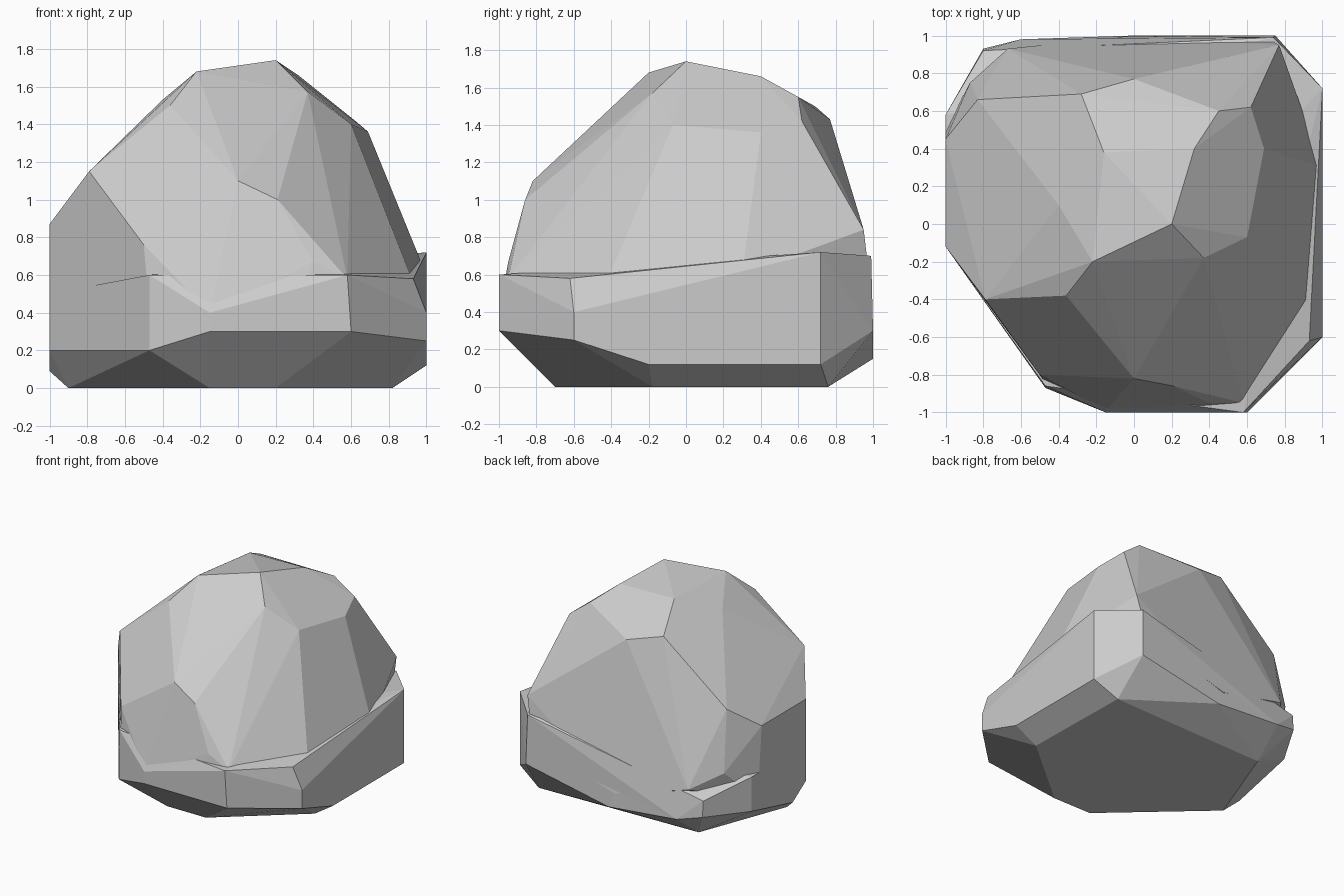
import bpy, bmesh, math

if "Cube" in bpy.data.objects:
    bpy.data.objects.remove(bpy.data.objects["Cube"])


def hull(name, pts):
    """Faceted chunk of stone: convex hull of its corner points."""
    bm = bmesh.new()
    for p in pts:
        bm.verts.new(p)
    res = bmesh.ops.convex_hull(bm, input=bm.verts)
    junk = set(res["geom_interior"]) | set(res["geom_unused"])
    bmesh.ops.delete(bm, geom=[g for g in junk if isinstance(g, bmesh.types.BMVert)],
                     context='VERTS')
    bmesh.ops.recalc_face_normals(bm, faces=bm.faces)
    me = bpy.data.meshes.new(name)
    bm.to_mesh(me)
    bm.free()
    ob = bpy.data.objects.new(name, me)
    bpy.context.collection.objects.link(ob)
    return ob


# upper body: summit, shoulders, flanks
summit = [(.2, 0, 1.74), (-.22, -.2, 1.68), (-.16, .38, 1.66), (.32, .4, 1.66),
          (.45, .6, 1.55), (0, .77, 1.43), (-.28, .69, 1.5), (-.4, .1, 1.53)]
shoulders = [(-.36, -.38, 1.5), (-.79, -.4, 1.15), (0, -.82, 1.1), (.21, -.86, 1.0),
             (.37, -.18, 1.57), (.6, -.07, 1.4), (.69, .4, 1.36), (.62, .62, 1.42),
             (-.83, .66, 1.04)]
flanks = [(-1, -.12, .87), (-1, .45, .87), (-.5, -.8, .76), (-.46, -.86, .3),
          (-.15, -.99, .4), (.3, -.99, .45), (.4, -.95, .67), (.58, -.95, .58),
          (.9, -.45, .57), (1, -.5, .38), (1, .3, .6), (.77, .95, .84),
          (.7, .99, .5), (-.87, .75, .56), (-.67, .93, .44), (-.05, .995, .27),
          (-1, -.12, .3), (-1, .5, .3)]
rock = hull("boulder", summit + shoulders + flanks)

# lower block: flat foot, chamfered rim, upright sides
foot = [(.8, .76), (.82, -.18), (.2, -.7), (-.15, -.7), (-.9, -.02), (-.62, .72)]
rim = [(1, .72, .12), (.75, 1, .3), (0, 1, .15), (-.6, .98, .2), (-.8, .93, .25),
       (-1, .58, .22), (-1, .05, .09), (-1, -.12, .2), (-.47, -.87, .2),
       (-.15, -1, .3), (.6, -1, .3), (1, -.6, .25), (1, -.2, .12)]
sides = [(1, .72, .72), (.74, .99, .7), (-.8, .92, .38), (-1, .58, .5), (-1, -.12, .5),
         (-.47, -.86, .6), (-.15, -1, .4), (.58, -1, .6), (.93, -.62, .58),
         (1, -.6, .4)]
base = hull("lower_block", [(x, y, 0) for x, y in foot] + rim + sides)

# fuse both chunks so the narrow ledges remain
mod = rock.modifiers.new("fuse", 'BOOLEAN')
mod.operation = 'UNION'
mod.solver = 'EXACT'
mod.object = base
bpy.context.view_layer.objects.active = rock
rock.select_set(True)
bpy.ops.object.modifier_apply(modifier=mod.name)
bpy.data.objects.remove(base)

# merge nearly flat facets, keep flat shading
bm = bmesh.new()
bm.from_mesh(rock.data)
bmesh.ops.dissolve_limit(bm, angle_limit=math.radians(3), verts=bm.verts, edges=bm.edges)
bm.to_mesh(rock.data)
bm.free()
for poly in rock.data.polygons:
    poly.use_smooth = False
